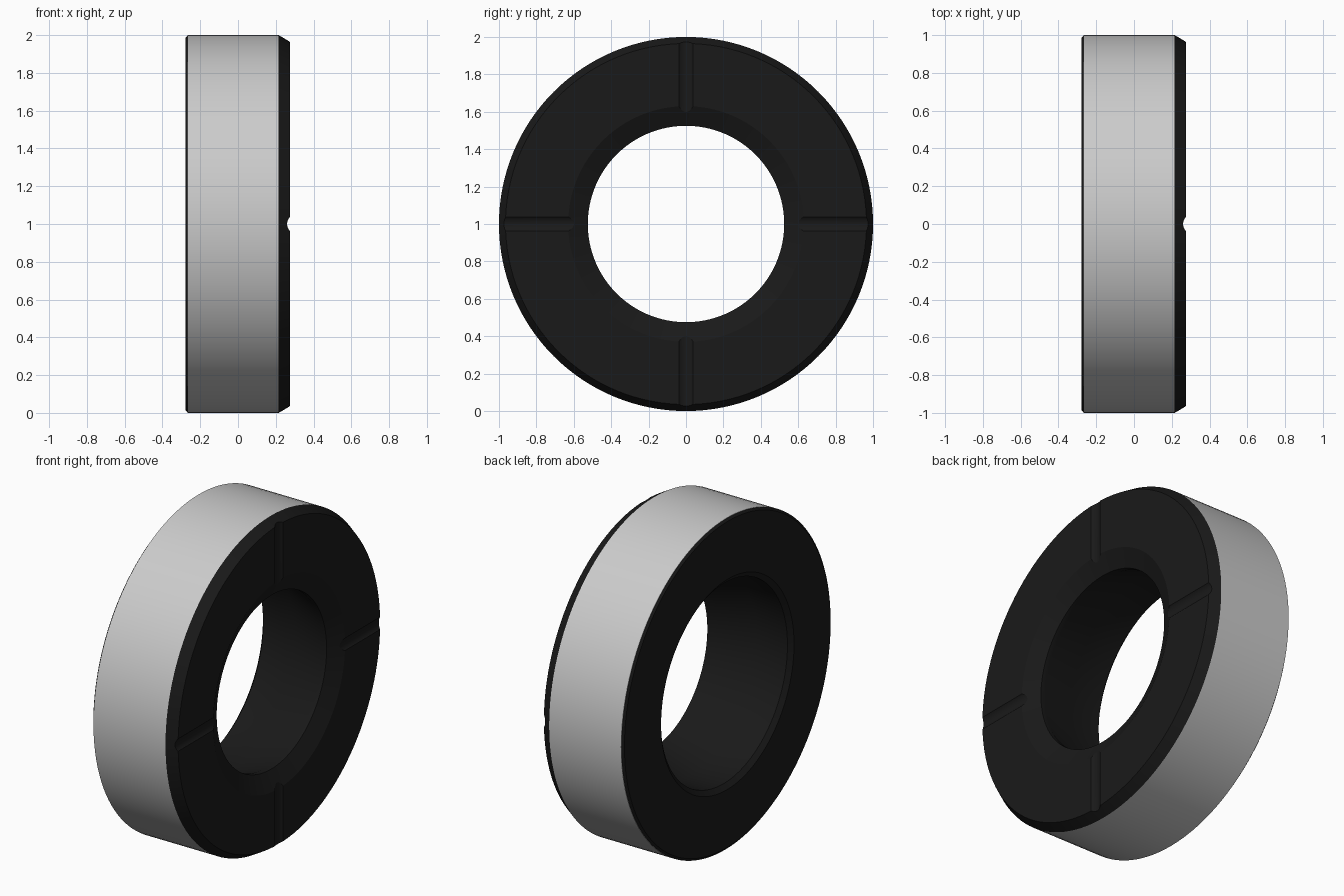
import bpy, bmesh, math
from mathutils import Matrix

if "Cube" in bpy.data.objects:
    bpy.data.objects.remove(bpy.data.objects["Cube"])

SEGMENTS = 128
CENTRE_Z = 1.0


def lathe(name, profile):
    """Revolve a closed (x, radius) profile around the x axis at CENTRE_Z."""
    bm = bmesh.new()
    rings = []
    for i in range(SEGMENTS):
        a = 2 * math.pi * i / SEGMENTS
        rings.append([bm.verts.new((x, r * math.cos(a), CENTRE_Z + r * math.sin(a)))
                      for x, r in profile])
    n = len(profile)
    for i in range(SEGMENTS):
        a, b = rings[i], rings[(i + 1) % SEGMENTS]
        for j in range(n):
            k = (j + 1) % n
            bm.faces.new((a[j], a[k], b[k], b[j]))
    bmesh.ops.recalc_face_normals(bm, faces=bm.faces[:])
    mesh = bpy.data.meshes.new(name)
    bm.to_mesh(mesh)
    bm.free()
    obj = bpy.data.objects.new(name, mesh)
    bpy.context.collection.objects.link(obj)
    return obj


def smooth(obj):
    bpy.ops.object.select_all(action='DESELECT')
    obj.select_set(True)
    bpy.context.view_layer.objects.active = obj
    bpy.ops.object.shade_smooth_by_angle(angle=math.radians(25))


# Black rubber body with front chamfer, sealing lip and flared rear bore
body = lathe("rubber_body", [
    (0.275, 0.63), (0.275, 0.965), (0.215, 1.0), (0.215, 0.985),
    (-0.267, 0.985), (-0.267, 0.998), (-0.278, 0.985), (-0.278, 0.635),
    (-0.255, 0.605), (-0.045, 0.605), (0.195, 0.525), (0.225, 0.525),
])
rubber = bpy.data.materials.new("black_rubber")
rubber.diffuse_color = (0.01, 0.01, 0.01, 1)
rubber.use_nodes = True
rubber.node_tree.nodes["Principled BSDF"].inputs["Base Color"].default_value = rubber.diffuse_color
body.data.materials.append(rubber)

# Four shallow rounded grooves across the front face
bm = bmesh.new()
for i in range(4):
    turn = Matrix.Rotation(i * math.pi / 2, 4, 'X')
    place = (Matrix.Translation((0.315, 0, CENTRE_Z)) @ turn
             @ Matrix.Translation((0, 0, 0.8)))
    bmesh.ops.create_cone(bm, cap_ends=True, segments=32, radius1=0.055,
                          radius2=0.055, depth=0.6, matrix=place)
cut_mesh = bpy.data.meshes.new("groove_cutters")
bm.to_mesh(cut_mesh)
bm.free()
cutter = bpy.data.objects.new("groove_cutters", cut_mesh)
bpy.context.collection.objects.link(cutter)
cut_mesh.materials.append(rubber)

mod = body.modifiers.new("grooves", 'BOOLEAN')
mod.operation = 'DIFFERENCE'
mod.solver = 'EXACT'
mod.object = cutter
bpy.context.view_layer.objects.active = body
body.select_set(True)
bpy.ops.object.modifier_apply(modifier=mod.name)
bpy.data.objects.remove(cutter)
smooth(body)

# Grey metal sleeve around the outside
sleeve = lathe("metal_sleeve", [(0.215, 0.985), (0.215, 1.0),
                                (-0.267, 1.0), (-0.267, 0.985)])
smooth(sleeve)
